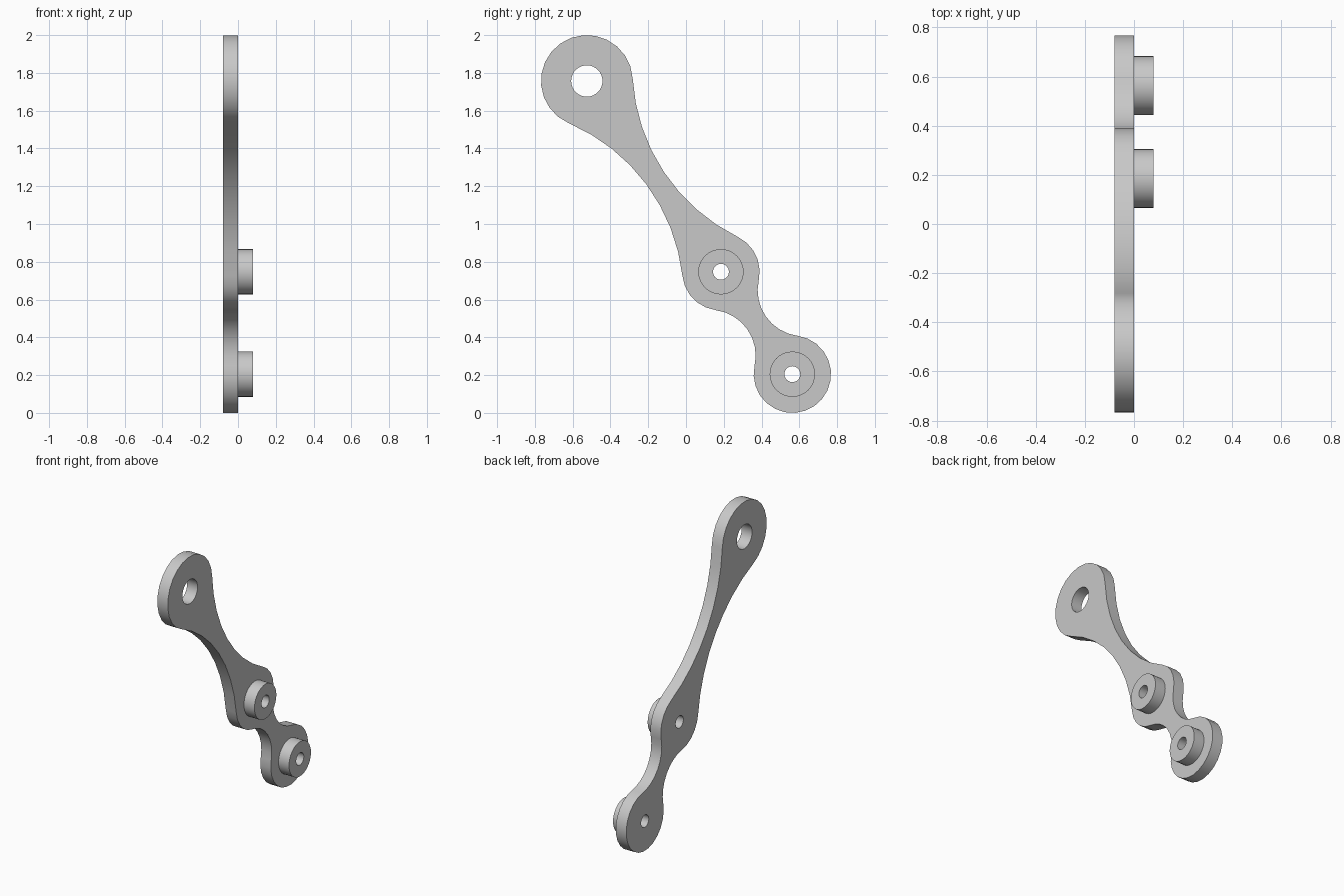
import bpy
import bmesh
from math import atan2, hypot, pi, radians, sqrt, tau
from mathutils import Vector

cube = bpy.data.objects.get("Cube")
if cube:
    bpy.data.objects.remove(cube, do_unlink=True)

# Single plain grey
grey = bpy.data.materials.new("plain_grey")
grey.use_nodes = True
colour = (0.58, 0.58, 0.58, 1)
grey.diffuse_color = colour
grey.node_tree.nodes["Principled BSDF"].inputs["Base Color"].default_value = colour

# Eyes of the link in the (y, z) plane: centre, outer radius, hole radius
TOP = (Vector((-0.525, 1.757)), 0.243, 0.083)
MIDDLE = (Vector((0.185, 0.747)), 0.205, 0.042)
BOTTOM = (Vector((0.563, 0.205)), 0.205, 0.042)
THICKNESS = 0.08
BOSS_RADIUS = 0.12


def angle(v):
    return atan2(v.y, v.x)


def arc(centre, radius, start, sweep, steps):
    """Points along an arc, without its last point."""
    angles = [start + sweep * i / steps for i in range(steps)]
    return [centre + radius * Vector((1, 0)) @ Matrix2(a) for a in angles]


def Matrix2(a):
    from mathutils import Matrix
    return Matrix.Rotation(-a, 2)


def circle(centre, radius, steps=32):
    return arc(centre, radius, 0, tau, steps)


def fillet_centre(eye_a, eye_b, radius):
    """Centre of the arc touching both eyes, on the left of the way a to b."""
    (a, ra, _), (b, rb, _) = eye_a, eye_b
    along = (b - a).normalized()
    d = (b - a).length
    t = (d * d + (radius + ra) ** 2 - (radius + rb) ** 2) / (2 * d)
    h = sqrt((radius + ra) ** 2 - t * t)
    return a + along * t + Vector((-along.y, along.x)) * h


def link_outline():
    """Walk down one side and back up the other: concave fillet, then eye."""
    hops = [(TOP, MIDDLE, 1.0), (MIDDLE, BOTTOM, 0.243),
            (BOTTOM, MIDDLE, 0.243), (MIDDLE, TOP, 1.0)]
    centres = [fillet_centre(*hop) for hop in hops]
    points = []
    for i, (eye_a, eye_b, radius) in enumerate(hops):
        f, following = centres[i], centres[(i + 1) % len(hops)]
        start = angle(eye_a[0] - f)
        sweep = (angle(eye_b[0] - f) - start) % tau
        points += arc(f, radius, start, sweep, 8)
        c, r, _ = eye_b
        start = angle(f - c)
        sweep = (start - angle(following - c)) % tau
        points += arc(c, r, start, -sweep, max(2, round(sweep / radians(15))))
    return points


def extruded_part(name, loops, x):
    """Fill the outline minus its holes and extrude it along +x."""
    bm = bmesh.new()
    edges = []
    for loop in loops:
        verts = [bm.verts.new((x, p.x, p.y)) for p in loop]
        edges += [bm.edges.new((v, verts[i - 1])) for i, v in enumerate(verts)]
    bmesh.ops.triangle_fill(bm, edges=edges, use_beauty=True, use_dissolve=False)
    result = bmesh.ops.extrude_face_region(bm, geom=bm.faces[:],
                                           use_keep_orig=True)
    moved = [g for g in result["geom"] if isinstance(g, bmesh.types.BMVert)]
    bmesh.ops.translate(bm, verts=moved, vec=(THICKNESS, 0, 0))
    bmesh.ops.recalc_face_normals(bm, faces=bm.faces[:])
    mesh = bpy.data.meshes.new(name)
    bm.to_mesh(mesh)
    bm.free()
    mesh.materials.append(grey)
    obj = bpy.data.objects.new(name, mesh)
    bpy.context.collection.objects.link(obj)
    bpy.ops.object.select_all(action="DESELECT")
    obj.select_set(True)
    bpy.context.view_layer.objects.active = obj
    bpy.ops.object.shade_smooth_by_angle(angle=radians(30))


# Flat link plate with three holes
holes = [circle(c, hole) for c, _, hole in (TOP, MIDDLE, BOTTOM)]
extruded_part("link_plate", [link_outline()] + holes, -THICKNESS)

# Pierced round bosses on the left face
for name, (c, _, hole) in (("middle_boss", MIDDLE), ("bottom_boss", BOTTOM)):
    extruded_part(name, [circle(c, BOSS_RADIUS), circle(c, hole)], 0)
